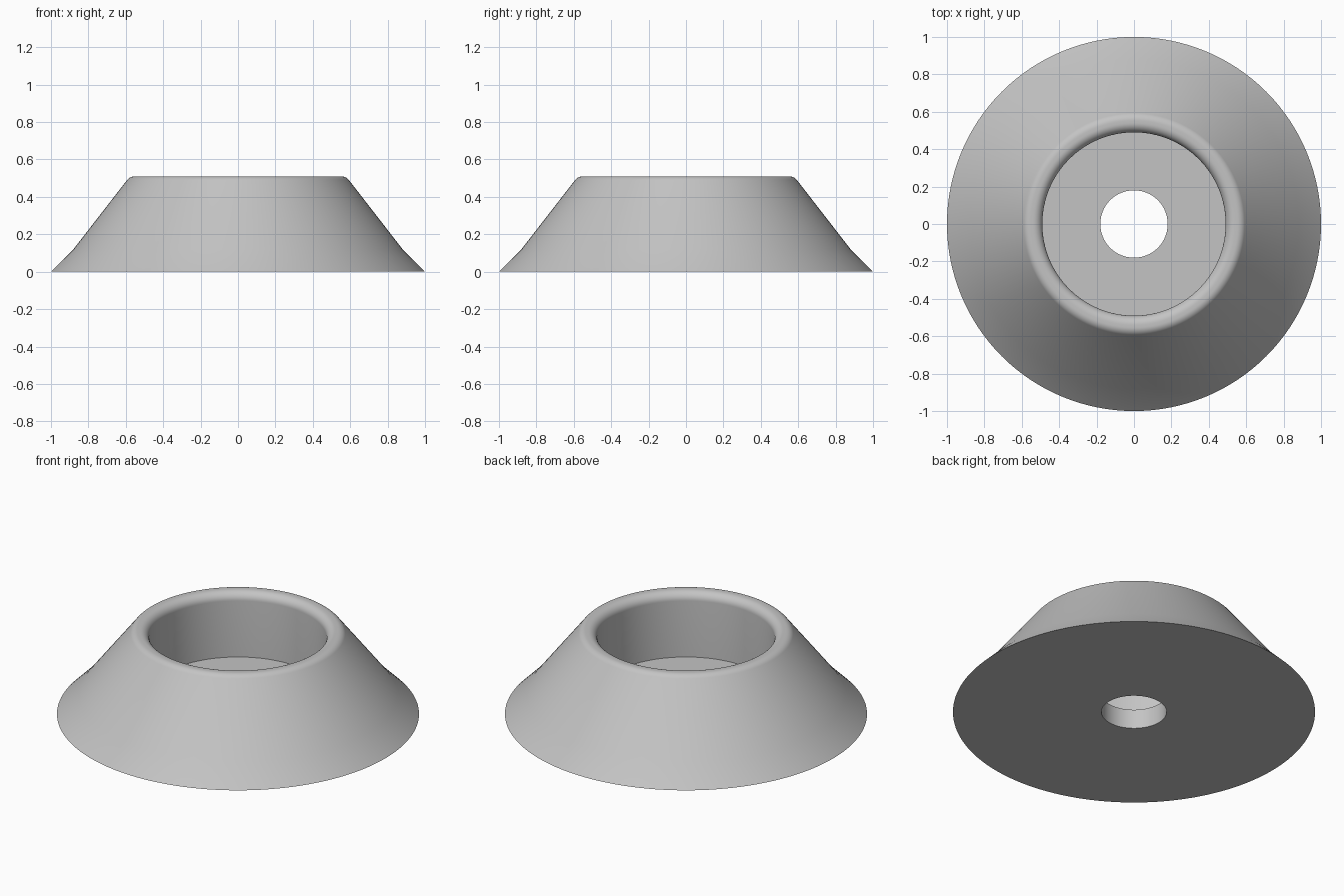
import bpy, bmesh, math
from math import cos, sin, radians

cube = bpy.data.objects.get("Cube")
if cube:
    bpy.data.objects.remove(cube, do_unlink=True)

SEGMENTS = 128
HOLE_R, POCKET_R, FLOOR_Z, TOP_Z = 0.18, 0.49, 0.118, 0.51
FILLET = 0.05


def arc(cx, cz, start, end, steps):
    """Points on a fillet, angles in degrees from the outward axis."""
    angles = [radians(start + (end - start) * i / steps) for i in range(steps + 1)]
    return [(cx + FILLET * cos(a), cz + FILLET * sin(a)) for a in angles]


# Plain grey material
grey = bpy.data.materials.new("plain_grey")
grey.use_nodes = True
colour = (0.55, 0.55, 0.55, 1)
grey.diffuse_color = colour
grey.node_tree.nodes["Principled BSDF"].inputs["Base Color"].default_value = colour

# Half section: base, flared skirt, rounded rim, pocket wall, floor, centre hole
fillet_z = TOP_Z - FILLET
profile = [(HOLE_R, 0), (1, 0), (0.88, 0.12)]
profile += arc(0.553, fillet_z, 37.8, 90, 8)
profile += arc(POCKET_R + FILLET, fillet_z, 90, 180, 10)
profile += [(POCKET_R, FLOOR_Z), (HOLE_R, FLOOR_Z)]

# Revolve the closed section around the vertical axis
bm = bmesh.new()
verts = [bm.verts.new((r, 0, z)) for r, z in profile]
edges = [bm.edges.new((v, verts[(i + 1) % len(verts)])) for i, v in enumerate(verts)]
bmesh.ops.spin(bm, geom=verts + edges, cent=(0, 0, 0), axis=(0, 0, 1),
               angle=math.tau, steps=SEGMENTS, use_merge=True)
bmesh.ops.remove_doubles(bm, verts=bm.verts, dist=0.0001)
bmesh.ops.recalc_face_normals(bm, faces=bm.faces)

mesh = bpy.data.meshes.new("flared_cup")
bm.to_mesh(mesh)
bm.free()
mesh.materials.append(grey)
cup = bpy.data.objects.new("flared_cup", mesh)
bpy.context.collection.objects.link(cup)

# Smooth round surfaces with crisp base, floor and hole edges
bpy.ops.object.select_all(action='DESELECT')
cup.select_set(True)
bpy.context.view_layer.objects.active = cup
bpy.ops.object.shade_smooth_by_angle(angle=radians(30))
